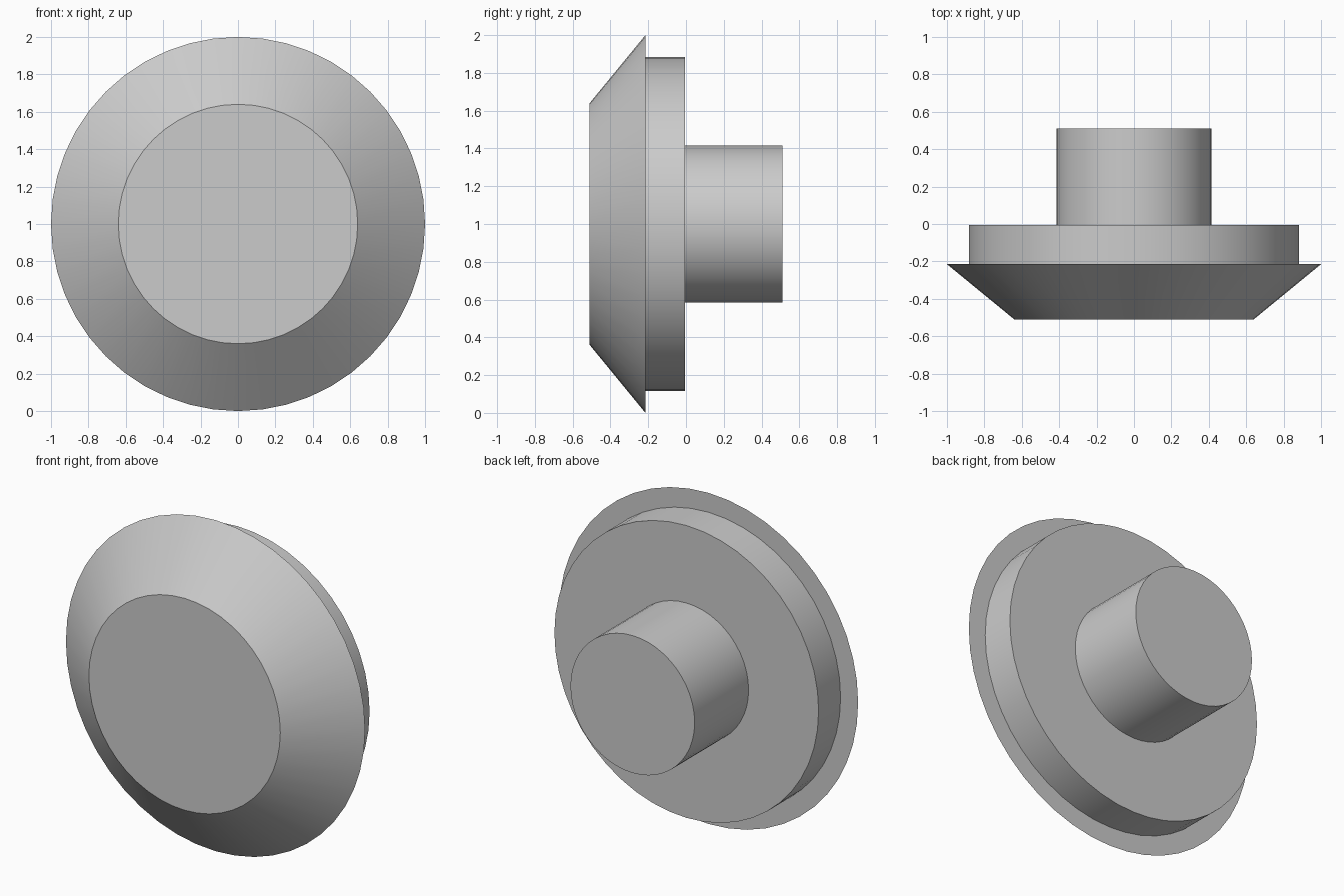
import bpy
import math

cube = bpy.data.objects.get("Cube")
if cube:
    bpy.data.objects.remove(cube, do_unlink=True)

SEGMENTS = 48
grey = bpy.data.materials.new("plain_grey")
grey.use_nodes = True
colour = (0.6, 0.6, 0.6, 1)
grey.diffuse_color = colour
grey.node_tree.nodes["Principled BSDF"].inputs["Base Color"].default_value = colour


def turned_part(name, y_front, y_back, r_front, r_back):
    """Solid disc or cone along the y axis, smooth sides and sharp rims."""
    bpy.ops.mesh.primitive_cone_add(
        vertices=SEGMENTS, radius1=r_front, radius2=r_back,
        depth=y_back - y_front, location=(0, (y_front + y_back) / 2, 1),
        rotation=(-math.pi / 2, 0, 0))
    part = bpy.context.object
    part.name = name
    part.data.materials.append(grey)
    bpy.ops.object.shade_smooth_by_angle(angle=math.radians(30))


# Bevelled front cap, middle flange and rear stem
turned_part("bevelled_cap", -0.51, -0.215, 0.64, 1.0)
turned_part("flange", -0.215, -0.005, 0.883, 0.883)
turned_part("stem", -0.005, 0.51, 0.415, 0.415)
